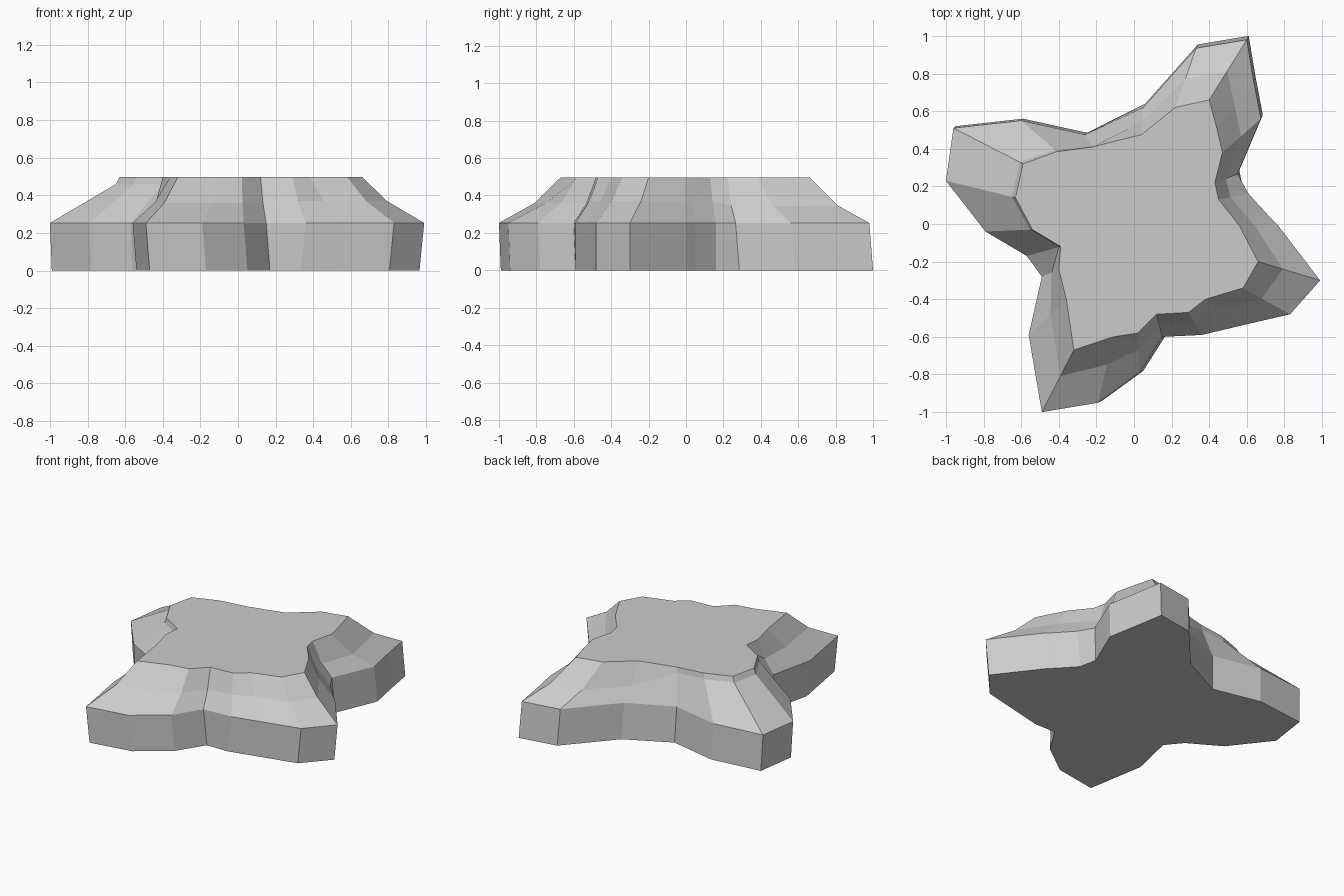
import bpy
import bmesh
from mathutils import Vector

cube = bpy.data.objects.get("Cube")
if cube:
    bpy.data.objects.remove(cube, do_unlink=True)

TOP, RIM = 0.497, 0.253

# Each arm of the slab: rim x, rim y, plateau x, plateau y, counterclockwise
right_arm = [
    (0.36, -0.59, 0.29, -0.47), (0.57, -0.54, 0.38, -0.40),
    (0.83, -0.48, 0.58, -0.34), (0.99, -0.30, 0.66, -0.20),
    (0.76, 0.00, 0.56, -0.01), (0.71, 0.05, 0.53, 0.03),
    (0.61, 0.16, 0.45, 0.13),
]
back_arm = [
    (0.55, 0.265, 0.43, 0.22), (0.675, 0.56, 0.47, 0.38),
    (0.635, 0.77, 0.44, 0.51), (0.60, 0.98, 0.40, 0.66),
    (0.33, 0.935, 0.22, 0.62), (0.05, 0.62, 0.04, 0.475),
]
left_arm = [
    (-0.26, 0.475, -0.22, 0.41), (-0.60, 0.55, -0.41, 0.385),
    (-0.96, 0.51, -0.59, 0.32), (-1.0, 0.23, -0.63, 0.14),
    (-0.79, -0.04, -0.54, -0.03), (-0.57, -0.17, -0.39, -0.12),
]
front_arm = [
    (-0.49, -0.28, -0.40, -0.24), (-0.56, -0.59, -0.36, -0.40),
    (-0.49, -1.0, -0.32, -0.67), (-0.19, -0.95, -0.11, -0.60),
    (0.03, -0.79, 0.02, -0.58), (0.15, -0.60, 0.12, -0.48),
]


def arm_rings(points, inset, height, foot):
    """Stack of points (base, rim, slope break, plateau) for each point of an arm."""
    for x, y, tx, ty in points:
        rim = Vector((x, y, RIM))
        plateau = Vector((tx, ty, TOP))
        base = Vector((x + foot[0], y + foot[1], 0))
        slope = rim.lerp(plateau, inset)
        slope.z = height
        yield base, rim, slope, plateau


def loft(bm, columns):
    """Join neighbouring columns with flat quads and close both ends."""
    cols = [[bm.verts.new(p) for p in column] for column in columns]
    for a, b in zip(cols, cols[1:] + cols[:1]):
        for k in range(len(a) - 1):
            bm.faces.new((a[k], b[k], b[k + 1], a[k + 1]))
    caps = [bm.faces.new([c[-1] for c in cols]),
            bm.faces.new([c[0] for c in reversed(cols)])]
    bmesh.ops.triangulate(bm, faces=caps)
    bmesh.ops.recalc_face_normals(bm, faces=bm.faces)


# Stone colour
stone = bpy.data.materials.new("grey stone")
stone.use_nodes = True
grey = (0.6, 0.6, 0.6, 1)
stone.diffuse_color = grey
shader = next(n for n in stone.node_tree.nodes if n.type == "BSDF_PRINCIPLED")
shader.inputs["Base Color"].default_value = grey

# Rock slab: arms joined into one closed ring, each with its own slope and foot shift
columns = []
for points, inset, height, foot in (
    (right_arm, 0.6, 0.37, (-0.025, 0)),
    (back_arm, 0.52, 0.345, (0.01, 0.02)),
    (left_arm, 0.95, 0.46, (0.01, 0.01)),
    (front_arm, 0.58, 0.36, (0.02, 0.01)),
):
    columns += arm_rings(points, inset, height, foot)

bm = bmesh.new()
loft(bm, columns)
mesh = bpy.data.meshes.new("rock_slab")
bm.to_mesh(mesh)
bm.free()
mesh.materials.append(stone)
slab = bpy.data.objects.new("rock_slab", mesh)
bpy.context.collection.objects.link(slab)
